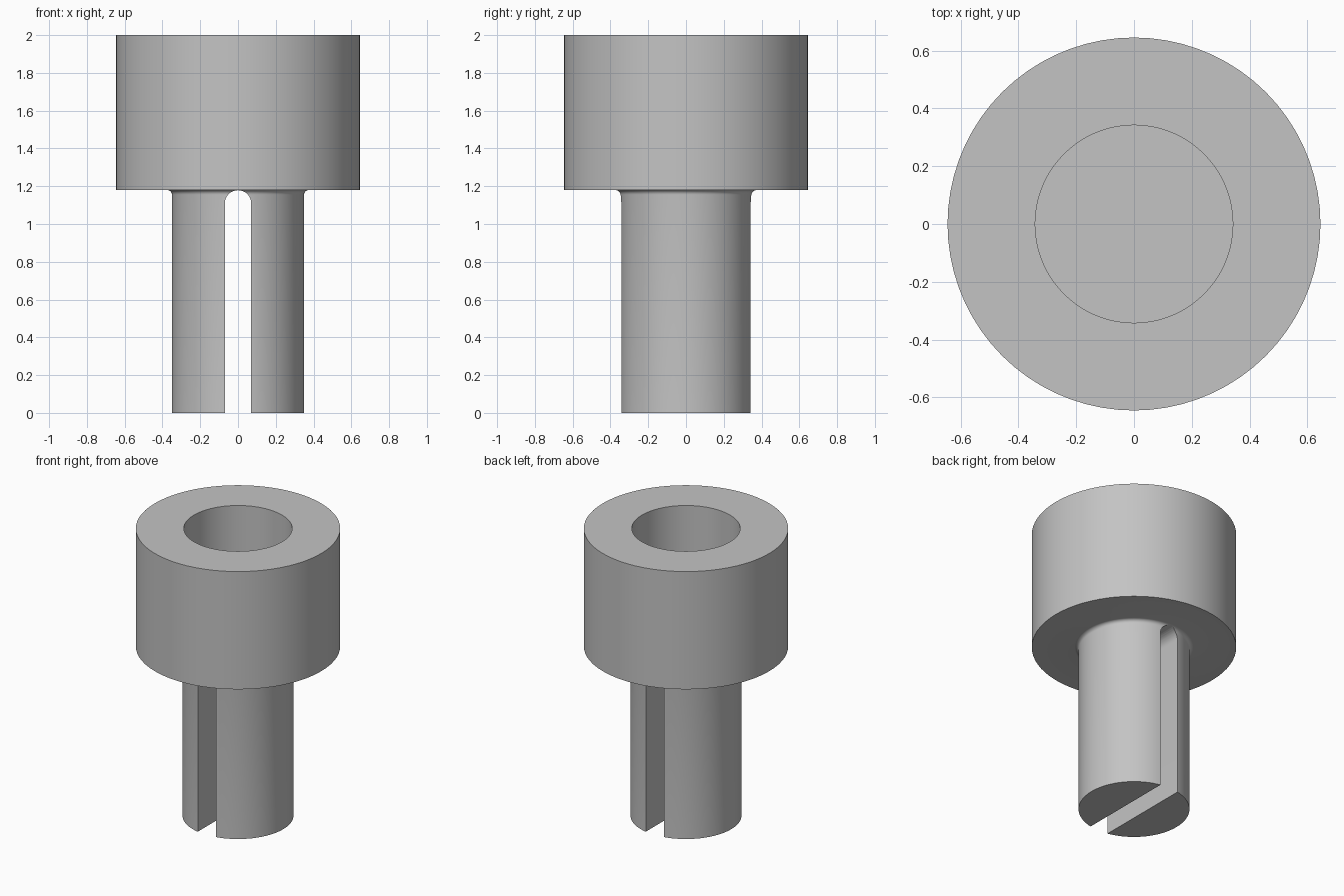
import bpy
import bmesh
import math

SEGMENTS = 72
HEAD_R, BORE_R, SHAFT_R = 0.645, 0.342, 0.35
TOP, HEAD_Z, BORE_Z = 2.0, 1.18, 1.45
FILLET, SLOT_R = 0.025, 0.07

cube = bpy.data.objects.get("Cube")
if cube:
    bpy.data.objects.remove(cube, do_unlink=True)

grey = bpy.data.materials.new("plain grey")
grey.use_nodes = True
colour = (0.55, 0.55, 0.55, 1)
grey.diffuse_color = colour
grey.node_tree.nodes["Principled BSDF"].inputs["Base Color"].default_value = colour


def make_object(name, bm):
    bmesh.ops.recalc_face_normals(bm, faces=bm.faces)
    mesh = bpy.data.meshes.new(name)
    bm.to_mesh(mesh)
    bm.free()
    obj = bpy.data.objects.new(name, mesh)
    bpy.context.collection.objects.link(obj)
    mesh.materials.append(grey)
    return obj


def lathe(name, profile):
    """Turn an (r, z) profile about z; both ends are closed with flat discs."""
    bm = bmesh.new()
    rings = []
    for r, z in profile:
        rings.append([bm.verts.new((r * math.cos(a), r * math.sin(a), z))
                      for a in (math.tau * i / SEGMENTS for i in range(SEGMENTS))])
    for low, high in zip(rings, rings[1:]):
        for i in range(SEGMENTS):
            j = (i + 1) % SEGMENTS
            bm.faces.new((low[i], low[j], high[j], high[i]))
    bm.faces.new(rings[0])
    bm.faces.new(rings[-1])
    return make_object(name, bm)


# Shaft, fillet under the head, head and blind bore in one turned profile
fillet = []
for i in range(7):
    a = math.pi / 2 * i / 6
    fillet.append((SHAFT_R + FILLET * (1 - math.cos(a)),
                   HEAD_Z - FILLET * (1 - math.sin(a))))
body = lathe("slotted_collar_pin", [(SHAFT_R, 0)] + fillet + [
    (HEAD_R, HEAD_Z), (HEAD_R, TOP), (BORE_R, TOP), (BORE_R, BORE_Z)])

# Round-topped slot cutter running front to back through the shaft
bm = bmesh.new()
arch_z = HEAD_Z - SLOT_R - 0.001
outline = [(-SLOT_R, -0.2), (SLOT_R, -0.2)]
outline += [(SLOT_R * math.cos(a), arch_z + SLOT_R * math.sin(a))
            for a in (math.pi * i / 16 for i in range(17))]
face = bm.faces.new([bm.verts.new((x, -1, z)) for x, z in outline])
extruded = bmesh.ops.extrude_face_region(bm, geom=[face])["geom"]
bmesh.ops.translate(bm, vec=(0, 2, 0),
                    verts=[v for v in extruded if isinstance(v, bmesh.types.BMVert)])
cutter = make_object("slot_cutter", bm)

# Cut the slot, then smooth the round surfaces
cut = body.modifiers.new("slot", 'BOOLEAN')
cut.operation = 'DIFFERENCE'
cut.solver = 'EXACT'
cut.object = cutter
bpy.ops.object.select_all(action='DESELECT')
body.select_set(True)
bpy.context.view_layer.objects.active = body
bpy.ops.object.modifier_apply(modifier=cut.name)
bpy.data.objects.remove(cutter, do_unlink=True)
bpy.ops.object.shade_smooth_by_angle(angle=math.radians(30))
